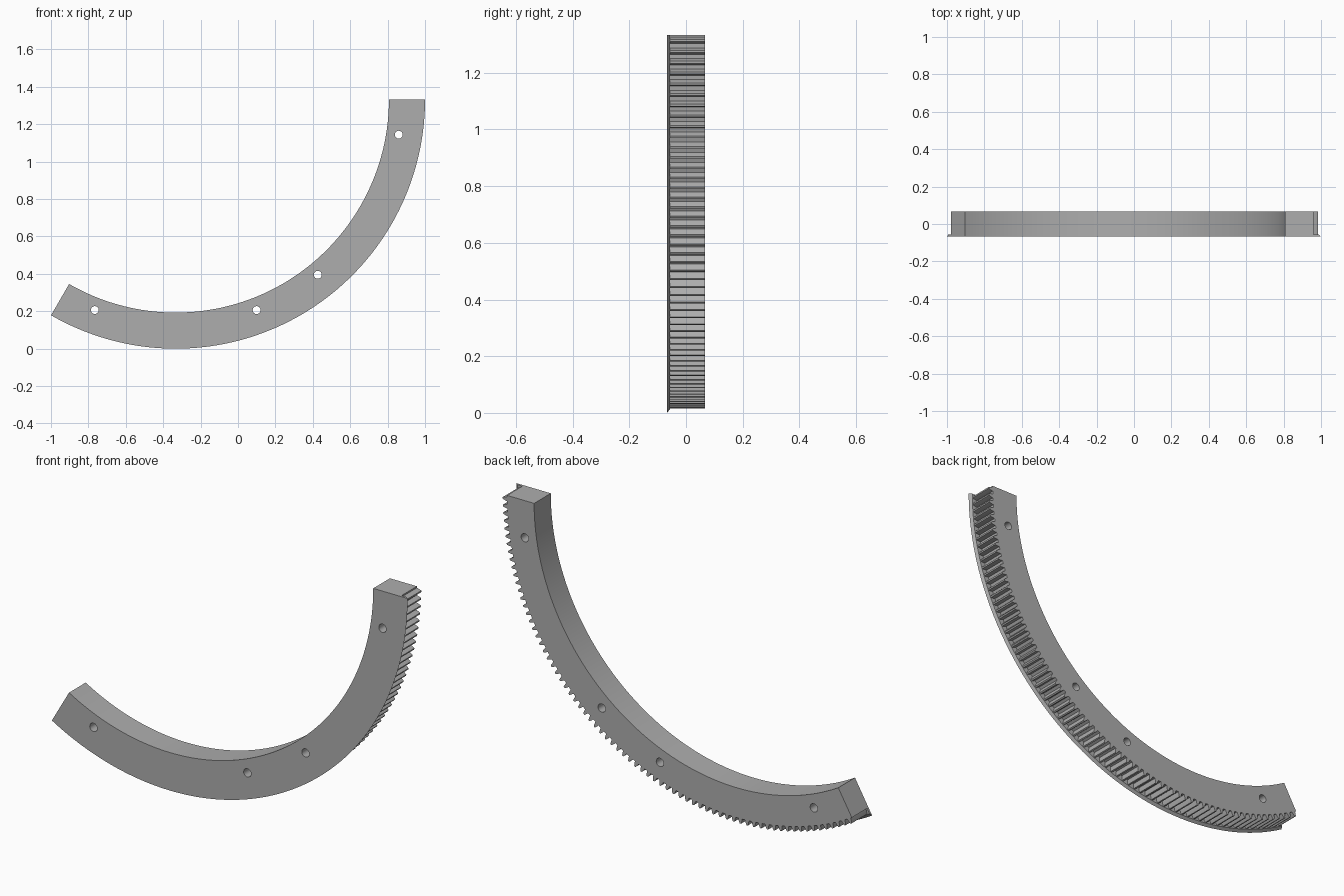
import bpy
import bmesh
from math import cos, sin, radians, pi
from mathutils import Matrix, Vector

cube = bpy.data.objects.get("Cube")
if cube:
    bpy.data.objects.remove(cube, do_unlink=True)

# Main dimensions
CX, CZ = -0.333, 1.333
R_IN, R_RIM, R_TIP, R_ROOT = 1.14, 1.333, 1.317, 1.292
Y_FRONT, Y_LIP, Y_BACK = -0.067, -0.056, 0.067
START, END, TEETH = 240, 360, 72
HOLE_R, HOLE_RING = 0.021, 1.207

grey = bpy.data.materials.new("plain_grey")
grey.use_nodes = True
colour = (0.42, 0.42, 0.42, 1)
grey.diffuse_color = colour
grey.node_tree.nodes["Principled BSDF"].inputs["Base Color"].default_value = colour


def polar(radius, degrees, y):
    a = radians(degrees)
    return Vector((CX + radius * cos(a), y, CZ + radius * sin(a)))


def finish(bm, name):
    bmesh.ops.recalc_face_normals(bm, faces=bm.faces)
    mesh = bpy.data.meshes.new(name)
    bm.to_mesh(mesh)
    bm.free()
    mesh.materials.append(grey)
    obj = bpy.data.objects.new(name, mesh)
    bpy.context.collection.objects.link(obj)
    return obj


# Tooth outline: fraction of the pitch and fraction of the tooth height
tooth = [(0, 0), (0.2, 0), (0.29, 0.55), (0.4, 1), (0.6, 1), (0.71, 0.55), (0.8, 0)]
stations = [(i + f, h) for i in range(TEETH) for f, h in tooth] + [(TEETH, 0)]

# Arc-shaped rack: a cross-section with a bevelled front lip, swept along the teeth
bm = bmesh.new()
rings = []
for pos, height in stations:
    angle = START + (END - START) * pos / TEETH
    r = R_ROOT + (R_TIP - R_ROOT) * height
    section = [(R_IN, Y_FRONT), (R_RIM, Y_FRONT), (R_TIP + 0.002, Y_LIP),
               (r, Y_LIP), (r, Y_BACK), (R_IN, Y_BACK)]
    rings.append([bm.verts.new(polar(rad, angle, y)) for rad, y in section])
for a, b in zip(rings, rings[1:]):
    for k in range(len(a)):
        n = (k + 1) % len(a)
        bm.faces.new((a[k], a[n], b[n], b[k]))
bm.faces.new(rings[0])
bm.faces.new(rings[-1])
rack = finish(bm, "curved_gear_rack")

# Cutters for the four mounting holes
bm = bmesh.new()
for angle in (249, 291, 309, 351):
    place = Matrix.Translation(polar(HOLE_RING, angle, 0)) @ Matrix.Rotation(pi / 2, 4, 'X')
    bmesh.ops.create_cone(bm, cap_ends=True, segments=32, radius1=HOLE_R,
                          radius2=HOLE_R, depth=0.4, matrix=place)
cutter = finish(bm, "hole_cutter")
cutter.hide_render = True

cut = rack.modifiers.new("holes", 'BOOLEAN')
cut.operation = 'DIFFERENCE'
cut.solver = 'EXACT'
cut.object = cutter

bpy.ops.object.select_all(action='DESELECT')
rack.select_set(True)
bpy.context.view_layer.objects.active = rack
bpy.ops.object.modifier_apply(modifier=cut.name)
bpy.data.objects.remove(cutter, do_unlink=True)
bpy.ops.object.shade_smooth_by_angle(angle=radians(20))
